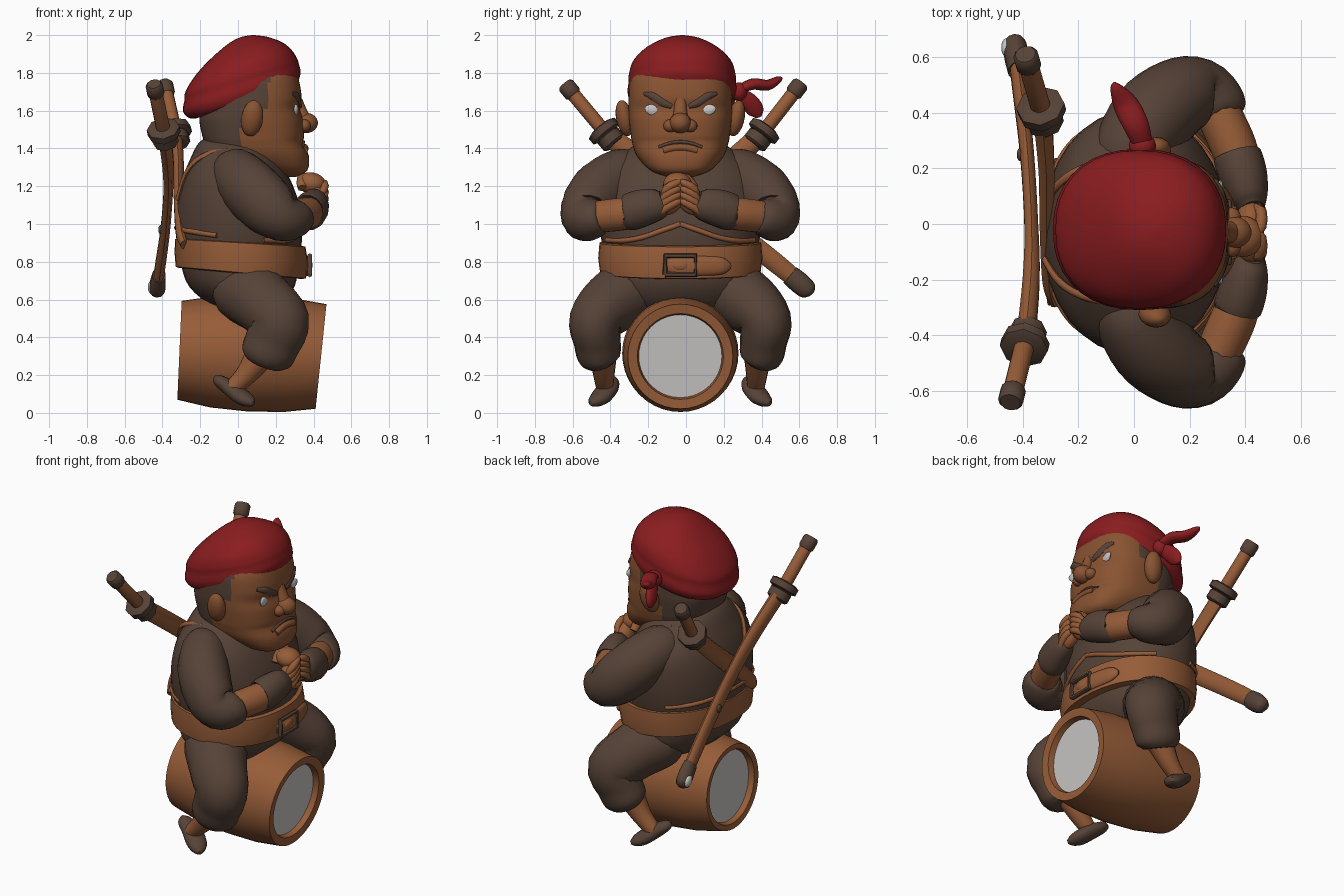
import bpy, bmesh, math
from mathutils import Vector, Matrix

CY = -0.03  # the figure's own centre line in y


def material(name, rgb):
    m = bpy.data.materials.new(name)
    m.diffuse_color = (*rgb, 1)
    return m


TAN = material("tan leather and wood", (0.305, 0.107, 0.039))
SKIN = material("skin", (0.25, 0.087, 0.031))
DARK = material("dark brown cloth", (0.093, 0.055, 0.038))
RED = material("red cloth", (0.255, 0.012, 0.014))
WHITE = material("pale grey", (0.58, 0.57, 0.56))


def finish(name, bm, mats, angle=45, rule=None):
    bmesh.ops.recalc_face_normals(bm, faces=bm.faces[:])
    me = bpy.data.meshes.new(name)
    if rule:
        for f in bm.faces:
            f.material_index = rule(f)
    bm.to_mesh(me)
    bm.free()
    for m in mats:
        me.materials.append(m)
    me.shade_smooth()
    me.set_sharp_from_angle(angle=math.radians(angle))
    ob = bpy.data.objects.new(name, me)
    bpy.context.collection.objects.link(ob)
    return ob


def resample(rows, steps):
    """Catmull-Rom through rows of numbers."""
    if steps < 2:
        return rows
    out = []
    for i in range(len(rows) - 1):
        p0, p1, p2 = rows[max(i - 1, 0)], rows[i], rows[i + 1]
        p3 = rows[min(i + 2, len(rows) - 1)]
        for k in range(steps):
            t = k / steps
            out.append(tuple(0.5 * (2 * b + (c - a) * t + (2 * a - 5 * b + 4 * c - d) * t * t
                                    + (3 * b - a - 3 * c + d) * t ** 3)
                             for a, b, c, d in zip(p0, p1, p2, p3)))
    return out + [tuple(rows[-1])]


def skin_rings(rings):
    bm = bmesh.new()
    vs = [[bm.verts.new(p) for p in r] for r in rings]
    n = len(vs[0])
    for a, b in zip(vs, vs[1:]):
        for i in range(n):
            bm.faces.new((a[i], a[(i + 1) % n], b[(i + 1) % n], b[i]))
    bm.faces.new(vs[0])
    bm.faces.new(vs[-1])
    return bm


def stack(name, rows, mats, p=2.0, n=32, steps=3, rule=None, matrix=None, angle=45, cy=CY):
    """Horizontal super-ellipse sections: z, centre x, rx, ry, slope along x."""
    rings = []
    for z, cx, rx, ry, s in resample(rows, steps):
        ring = []
        for i in range(n):
            a = 2 * math.pi * i / n
            c, d = math.cos(a), math.sin(a)
            x = rx * math.copysign(abs(c) ** (2 / p), c)
            y = ry * math.copysign(abs(d) ** (2 / p), d)
            ring.append(Vector((cx + x, cy + y, z + s * x)))
        rings.append([matrix @ v for v in ring] if matrix else ring)
    return finish(name, skin_rings(rings), mats, angle, rule)


def tube(name, rows, mat, n=14, steps=4, ref=(0, 0, 1), angle=50):
    """Sweep an ellipse along a path: x, y, z, radius across, radius along ref."""
    rows = resample(rows, steps)
    pts = [Vector(r[:3]) for r in rows]
    rings = []
    for i, r in enumerate(rows):
        t = (pts[min(i + 1, len(pts) - 1)] - pts[max(i - 1, 0)]).normalized()
        side = t.cross(Vector(ref)).normalized()
        up = side.cross(t)
        ra, rb = max(r[3], 0.003), max(r[4], 0.003)
        rings.append([pts[i] + side * ra * math.cos(2 * math.pi * k / n)
                      + up * rb * math.sin(2 * math.pi * k / n) for k in range(n)])
    return finish(name, skin_rings(rings), [mat], angle)


def blob(name, loc, size, mat, rot=(0, 0, 0), seg=18):
    bm = bmesh.new()
    bmesh.ops.create_uvsphere(bm, u_segments=seg, v_segments=seg // 2 + 2, radius=1)
    for v in bm.verts:
        v.co = Vector((v.co.x * size[0], v.co.y * size[1], v.co.z * size[2]))
    ob = finish(name, bm, [mat])
    ob.location, ob.rotation_euler = loc, rot
    return ob


def surface_x(rows, p, d, z):
    """Front x of a stack at sideways distance d and height z."""
    for a, b in zip(rows, rows[1:]):
        if a[0] <= z <= b[0]:
            t = (z - a[0]) / (b[0] - a[0])
            cx, rx, ry = (a[k] + (b[k] - a[k]) * t for k in (1, 2, 3))
            return cx + rx * max(0, 1 - abs(d / ry) ** p) ** (1 / p)


# Barrel lying along x, with recessed pale ends; the front end leans outward at the top
tilt = (Matrix.Translation((0.065, CY, 0.315)) @ Matrix.Rotation(math.radians(92.5), 4, 'Y')
        @ Matrix.Translation((0, -CY, 0)))
barrel = [(-.335, .22, 0), (-.37, .228, 0), (-.375, .262, 0), (-.2, .295, 0), (0, .308, 0),
          (.2, .302, -.03), (.375, .278, -.06), (.37, .228, -.06), (.335, .22, -.06)]
stack("barrel", [(z, 0, r, r, s) for z, r, s in barrel], [TAN, WHITE], n=40, steps=1,
      rule=lambda f: int(len(f.verts) > 4), matrix=tilt, angle=35)

# Trousers seat, jacket and belt
stack("trouser_seat", [(.53, .05, .12, .24, 0), (.58, .04, .2, .33, 0), (.67, .02, .28, .39, 0),
                       (.78, .01, .31, .40, 0), (.86, .01, .31, .40, 0)], [DARK], 2.1)
torso = [(.84, .01, .32, .40, 0), (.95, .005, .335, .425, 0), (1.1, 0, .325, .44, 0),
         (1.24, -.01, .285, .42, 0), (1.34, -.02, .235, .34, 0), (1.42, -.03, .185, .24, 0),
         (1.46, -.03, .14, .17, 0)]
TP = 2.1
stack("jacket", torso, [DARK], TP)
stack("belt", [(.738, .012, .325, .405, -.09), (.743, .015, .345, .425, -.09), (.82, .018, .354, .435, -.08),
               (.9, .012, .345, .428, -.06), (.905, .01, .325, .41, -.06)], [TAN], 2.15, steps=1, n=40)
tube("belt_end", [(.35, -.12, .778, .03, .02), (.368, -.05, .778, .05, .02), (.362, .07, .778, .052, .02),
                  (.335, .19, .778, .045, .02), (.315, .235, .778, .015, .01)], TAN, ref=(1, 0, 0))
tube("buckle_frame", [(.38, CY + y, .782 + z, .014, .014) for y, z in
                      [(-.08, -.05), (-.08, .05), (.08, .05), (.08, -.05), (-.08, -.05)]],
     DARK, n=6, steps=1, ref=(1, 0, 0))
blob("buckle_centre", (.375, CY, .782), (.02, .05, .032), TAN)

# Head, with dark hair at the back and temples
head = [(1.25, .26, .05, .07, 0), (1.285, .22, .148, .16, 0), (1.36, .11, .265, .23, 0),
        (1.43, .085, .262, .255, 0), (1.47, .08, .27, .262, 0), (1.55, .07, .275, .272, 0),
        (1.61, .065, .262, .275, 0), (1.67, .065, .272, .275, 0),
        (1.75, .06, .265, .27, 0), (1.8, .06, .25, .25, 0)]


def hair_rule(f):
    c = f.calc_center_median()
    return int(c.x < .02 or (c.z > 1.61 and c.x < .165))


stack("head", head, [SKIN, DARK], 2.6, n=72, steps=4, rule=hair_rule)


def on_face(d, z, out=0.0):
    return (surface_x(head, 2.6, d, z) + out, CY + d, z)


blob("nose", (.36, CY, 1.535), (.064, .058, .054), SKIN)
tube("nose_bridge", [(.32, CY, 1.66, .03, .02), (.335, CY, 1.60, .035, .03), (.36, CY, 1.54, .045, .035)],
     SKIN, ref=(1, 0, 0))
tube("mouth", [on_face(d, 1.435 - 2.2 * d * d, -.002) + (.010, .009)
               for d in (-.115, -.06, 0, .06, .115)], DARK, n=8)
tube("lower_lip", [on_face(d, 1.405 - 2 * d * d, -.004) + (.02, .02)
                   for d in (-.09, -.045, 0, .045, .09)], SKIN, n=8)
blob("fist", (.39, CY - .015, 1.215), (.078, .075, .058), TAN, (0, .2, 0))

for s, tag in ((1, "left"), (-1, "right")):
    # Facial features
    blob(tag + "_ear", (.075, CY + s * .295, 1.56), (.058, .045, .098), SKIN, (s * -.2, .15, 0))
    blob(tag + "_nostril", (.35, CY + s * .052, 1.52), (.036, .038, .034), SKIN)
    blob(tag + "_eye", on_face(s * .14, 1.602, -.006), (.014, .05, .03), WHITE, (s * .25, 0, s * -.15))
    tube(tag + "_eyebrow", [on_face(s * d, z, -.002) + (r, .012) for d, z, r in
                            ((.045, 1.622, .012), (.09, 1.643, .022), (.145, 1.677, .022), (.19, 1.69, .01))],
         DARK, n=8, ref=(1, 0, 0))

    def limb(name, rows, mat, **kw):
        tube(f"{tag}_{name}", [(r[0], CY + s * r[1]) + tuple(r[2:]) for r in rows], mat, **kw)

    # Leg and shoe
    limb("trouser_leg", [(-.03, .16, .70, .1, .12), (.03, .24, .66, .17, .185), (.14, .37, .575, .165, .17),
                         (.22, .45, .485, .14, .16), (.185, .44, .38, .125, .15),
                         (.15, .43, .30, .115, .14), (.135, .42, .265, .08, .1)],
         DARK, ref=(1, 0, 0), n=18)
    limb("shin", [(.12, .41, .31, .075, .085), (.05, .405, .21, .058, .06), (-.03, .40, .13, .045, .045)],
         TAN, ref=(1, 0, 0))
    limb("shoe", [(-.125, .36, .185, .012, .015), (-.10, .37, .17, .045, .032), (-.04, .385, .13, .06, .042),
                  (.02, .42, .085, .062, .042), (.06, .455, .06, .042, .03), (.08, .475, .05, .012, .012)], DARK)

    # Arm: sleeve, bare forearm, glove and hand
    limb("sleeve", [(-.07, .20, 1.33, .06, .06), (-.03, .27, 1.28, .125, .135), (.06, .405, 1.19, .152, .16),
                    (.16, .487, 1.09, .142, .155), (.24, .5, 1.03, .125, .125), (.31, .445, 1.03, .105, .10),
                    (.33, .415, 1.035, .075, .075)], DARK, n=18)
    limb("forearm", [(.29, .46, 1.035, .08, .085), (.35, .33, 1.05, .083, .088), (.38, .25, 1.06, .078, .085)], TAN)
    limb("glove", [(.37, .285, 1.06, .07, .07), (.372, .275, 1.06, .087, .098), (.395, .2, 1.085, .086, .1),
                   (.415, .12, 1.105, .068, .085), (.425, .085, 1.12, .045, .06)], DARK)
    blob(tag + "_palm", (.42, CY + s * .05, 1.13), (.05, .065, .09), TAN, (s * .6, 0, 0))
    for k in range(4):
        z = 1.085 + k * .034
        limb(f"finger_{k}", [(.435, .125 - k * .012, z - .04, .016, .018), (.457, .075, z, .021, .022),
                             (.457, .02, z + .03, .02, .02), (.44, -.01, z + .04, .01, .01)], TAN, n=8, steps=2)
    limb("thumb", [(.34, .075, 1.19, .025, .025), (.34, .03, 1.24, .03, .028), (.37, -.01, 1.25, .015, .015)],
         TAN, n=8, steps=2)

    # Jacket edge trim and shoulder strap
    limb("hem_trim", [(surface_x(torso, TP, d, z) + .001, d, z, .014, .014) for d, z in
                      ((0, 1.0), (.1, .965), (.2, .93), (.3, .912), (.39, .915))], TAN, n=8)
    limb("back_trim", [(2 * .005 - surface_x(torso, TP, d, z), d, z, .012, .014) for d, z in
                       ((0, .98), (.12, .975), (.24, .965), (.33, .955), (.40, .94))], TAN, n=8)
    limb("shoulder_strap", [(-.32, .1, 1.13, .016, .012), (-.275, .17, 1.27, .016, .012),
                            (-.195, .225, 1.355, .016, .012), (-.06, .255, 1.39, .016, .012),
                            (.08, .24, 1.36, .016, .012)], TAN, n=8, ref=(1, 0, 0))

# Red headscarf with a knot and two tails
stack("headscarf", [(1.65, .045, .265, .265, .34), (1.66, .03, .29, .278, .34), (1.70, .02, .312, .29, .33),
                    (1.75, .02, .303, .284, .31), (1.79, .018, .295, .283, .29), (1.86, .035, .25, .258, .24),
                    (1.935, .065, .172, .185, .15), (1.985, .075, .085, .09, .06), (2.0, .08, .01, .01, 0)],
      [RED], 2.25, n=36, cy=-.02)
blob("scarf_knot", (.03, .28, 1.70), (.05, .045, .05), RED)
tube("scarf_tail_upper", [(.04, .26, 1.70, .03, .02), (.01, .35, 1.74, .045, .03), (-.03, .43, 1.735, .045, .028),
                          (-.065, .49, 1.765, .022, .018), (-.07, .51, 1.775, .004, .004)], RED)
tube("scarf_tail_lower", [(.03, .27, 1.70, .02, .03), (.01, .33, 1.65, .025, .048), (-.01, .37, 1.60, .022, .045),
                          (-.015, .385, 1.565, .01, .015)], RED, ref=(0, 1, .4))


# Two crossed swords on the back
def sword(tag, top, guard, path):
    top, guard = Vector(top), Vector(guard)
    ax = (top - guard).normalized()

    def rod(part, a, b, r, mat, n=12):
        tube(f"{tag}_{part}", [tuple(p) + (r * k, r * k) for p, k in
                               ((a, .8), (a.lerp(b, .15), 1), (a.lerp(b, .85), 1), (b, .8))],
             mat, n=n, steps=1, ref=(1, 0, 0))
    rod("grip", guard, top, .037, TAN)
    rod("pommel", top - ax * .045, top + ax * .035, .046, DARK)
    rod("guard", guard - ax * .005, guard + ax * .05, .088, DARK, 8)
    rod("collar", guard - ax * .07, guard, .068, DARK, 8)
    tube(tag + "_scabbard", [tuple(guard) + (.055, .036)] + path, TAN, n=10, ref=(1, 0, 0))


sword("long_sword", (-.44, -.62, 1.715), (-.39, -.42, 1.475),
      [(-.37, -.2, 1.31, .056, .032), (-.37, 0, 1.16, .056, .026), (-.385, .25, .97, .054, .026),
       (-.41, .48, .79, .052, .028), (-.425, .6, .69, .046, .028)])
tube("scabbard_tip", [(-.418, .55, .73, .054, .036), (-.425, .61, .68, .057, .044), (-.43, .65, .645, .047, .04),
                      (-.433, .665, .63, .02, .018)], DARK, n=10, ref=(1, 0, 0))
blob("scabbard_tip_plate", (-.46, .635, .665), (.018, .03, .036), WHITE, (.8, 0, 0))
blob("scabbard_stud", (-.41, .25, .97), (.012, .024, .024), DARK)
sword("short_sword", (-.385, .59, 1.72), (-.33, .40, 1.475),
      [(-.315, .2, 1.30, .055, .03), (-.315, 0, 1.13, .055, .026), (-.305, -.2, .96, .05, .026),
       (-.285, -.28, .89, .03, .02)])
